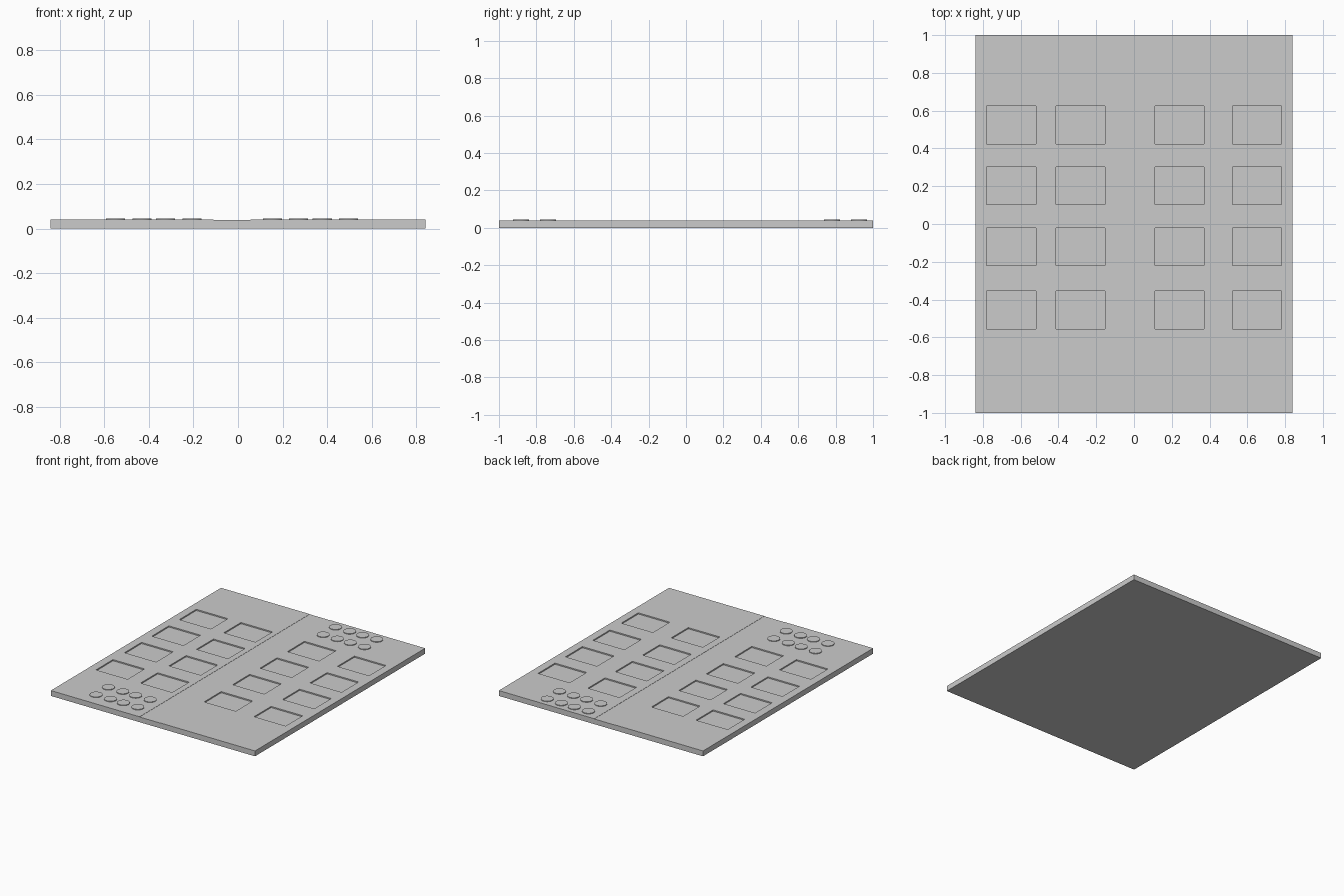
import bpy, bmesh
from mathutils import Matrix

if "Cube" in bpy.data.objects:
    bpy.data.objects.remove(bpy.data.objects["Cube"])

TOP = 0.04


def add_box(bm, x0, x1, y0, y1, z0, z1):
    m = Matrix.Translation(((x0 + x1) / 2, (y0 + y1) / 2, (z0 + z1) / 2))
    m = m @ Matrix.Diagonal((x1 - x0, y1 - y0, z1 - z0, 1))
    bmesh.ops.create_cube(bm, size=1, matrix=m)


def finish(bm, name):
    me = bpy.data.meshes.new(name)
    bm.to_mesh(me)
    bm.free()
    ob = bpy.data.objects.new(name, me)
    bpy.context.collection.objects.link(ob)
    return ob


# Flat board
bm = bmesh.new()
add_box(bm, -0.84, 0.84, -1, 1, 0, TOP)
board = finish(bm, "board")

# Cutters: sixteen card pockets and the very shallow centre strip
bm = bmesh.new()
for x in (-0.78, -0.413, 0.11, 0.521):
    for y in (-0.555, -0.22, 0.102, 0.424):
        add_box(bm, x, x + 0.26, y, y + 0.2, TOP - 0.009, TOP + 0.05)
add_box(bm, -0.11, 0.055, -1.1, 1.1, TOP - 0.0015, TOP + 0.05)
cutter = finish(bm, "pocket_cutter")
cutter.hide_render = True
cutter.display_type = 'WIRE'

mod = board.modifiers.new("pockets", 'BOOLEAN')
mod.operation = 'DIFFERENCE'
mod.solver = 'EXACT'
mod.object = cutter

# Raised counter discs, two rows of four in opposite corners
groups = {
    "near_counter": ((-0.55, -0.431, -0.325, -0.206), (-0.883, -0.738)),
    "far_counter": ((0.155, 0.271, 0.378, 0.495), (0.78, 0.925)),
}
for name, (xs, ys) in groups.items():
    for y in ys:
        for x in xs:
            bpy.ops.mesh.primitive_cylinder_add(
                vertices=32, radius=0.043, depth=0.01,
                location=(x, y, TOP))
            bpy.context.object.name = name
            bpy.ops.object.shade_smooth_by_angle()
